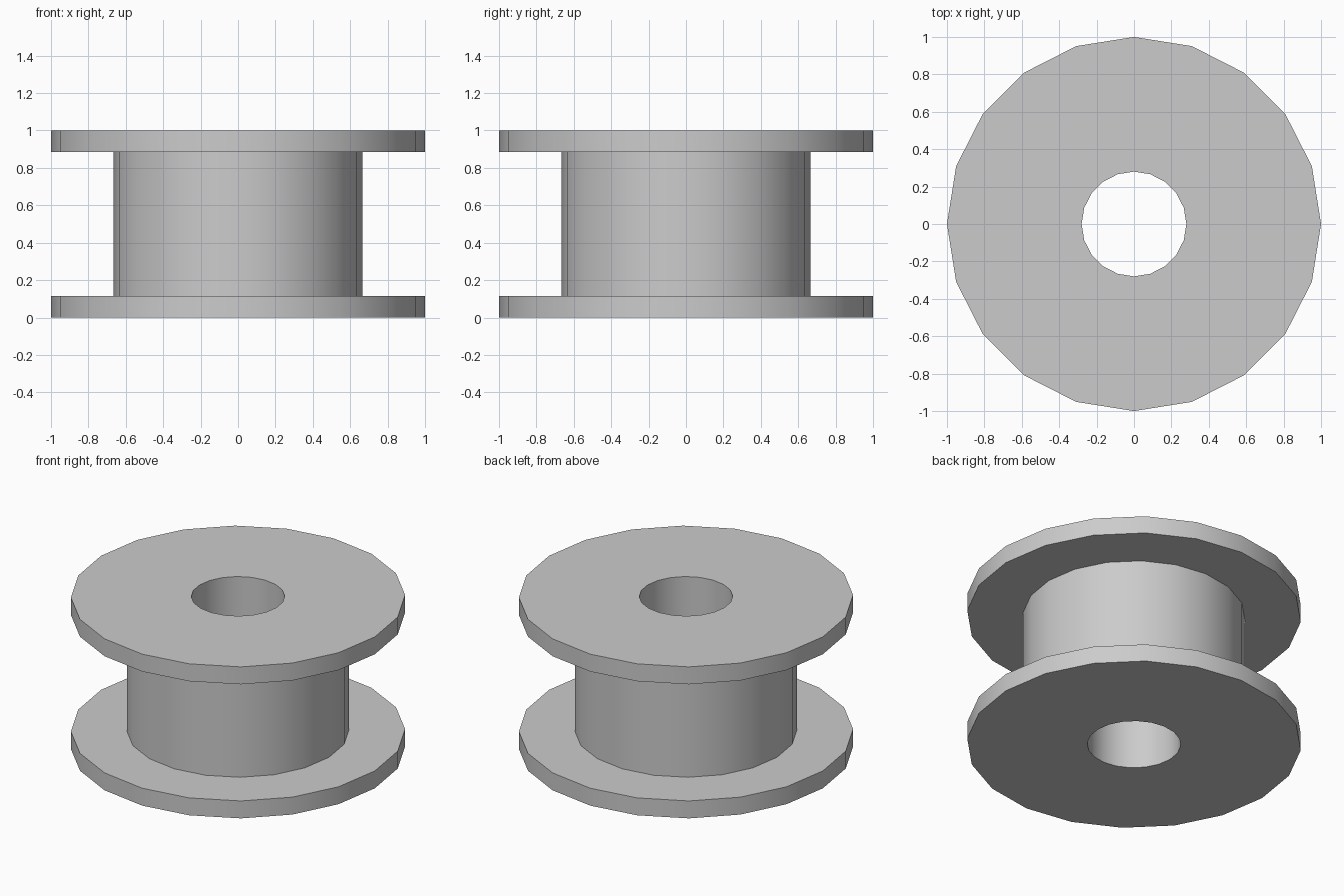
import bpy
import bmesh
from math import radians, tau
from mathutils import Matrix, Vector

SIDES = 20
RIM, DRUM, BORE = 1.0, 0.665, 0.28
HEIGHT, FLANGE = 1.0, 0.115

cube = bpy.data.objects.get("Cube")
if cube:
    bpy.data.objects.remove(cube, do_unlink=True)

grey = bpy.data.materials.new("plain grey")
grey.use_nodes = True
grey.diffuse_color = (0.6, 0.6, 0.6, 1)
grey.node_tree.nodes["Principled BSDF"].inputs["Base Color"].default_value = grey.diffuse_color


def lathe(name, profile):
    """Turn a closed (radius, height) outline around the z axis."""
    bm = bmesh.new()
    rings = []
    for i in range(SIDES):
        turn = Matrix.Rotation(tau * i / SIDES, 3, "Z")
        rings.append([bm.verts.new(turn @ Vector((r, 0, z))) for r, z in profile])
    for i, ring in enumerate(rings):
        after = rings[(i + 1) % SIDES]
        for j in range(len(profile)):
            k = (j + 1) % len(profile)
            bm.faces.new((ring[j], after[j], after[k], ring[k]))
    bmesh.ops.recalc_face_normals(bm, faces=bm.faces)
    mesh = bpy.data.meshes.new(name)
    bm.to_mesh(mesh)
    bm.free()
    mesh.materials.append(grey)
    obj = bpy.data.objects.new(name, mesh)
    bpy.context.collection.objects.link(obj)
    bpy.ops.object.select_all(action="DESELECT")
    obj.select_set(True)
    bpy.context.view_layer.objects.active = obj
    bpy.ops.object.shade_smooth_by_angle(angle=radians(30))
    return obj


# Spool: two flanges, a narrower drum and a bore right through
top = HEIGHT - FLANGE
lathe("spool", [
    (BORE, 0), (RIM, 0), (RIM, FLANGE), (DRUM, FLANGE),
    (DRUM, top), (RIM, top), (RIM, HEIGHT), (BORE, HEIGHT),
])
